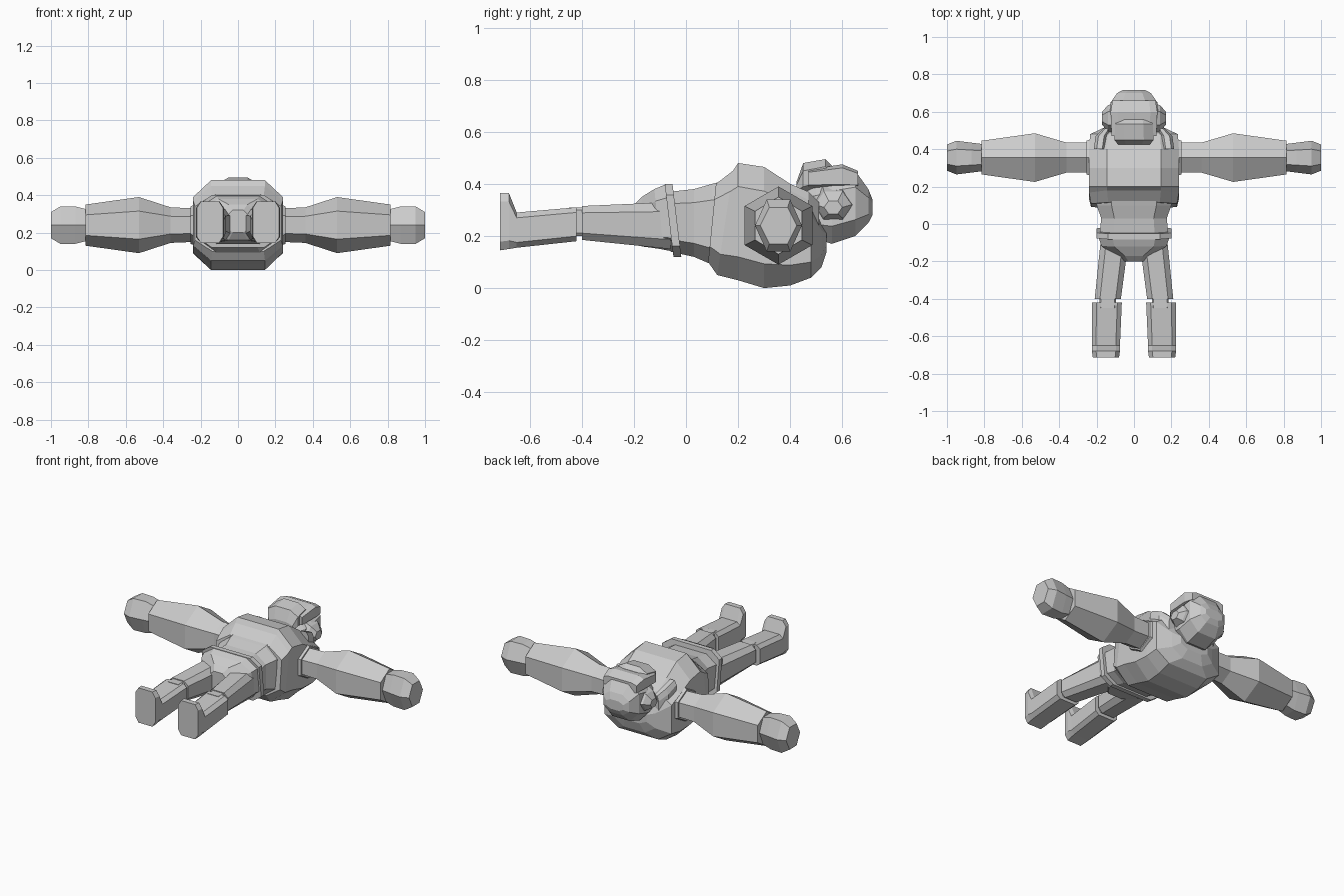
import bpy, bmesh
from math import cos, sin, pi

cube = bpy.data.objects.get("Cube")
if cube:
    bpy.data.objects.remove(cube)

SHADE = .6
grey = bpy.data.materials.new("light_grey")
grey.use_nodes = True
grey.diffuse_color = (SHADE, SHADE, SHADE, 1)
grey.node_tree.nodes["Principled BSDF"].inputs["Base Color"].default_value = grey.diffuse_color

# Shared centre line of both arms
ARM_Y, ARM_Z = .355, .24


def loft(name, rings):
    """Skin a list of point rings and cap both ends."""
    bm = bmesh.new()
    loops = [[bm.verts.new(point) for point in ring] for ring in rings]
    for near, far in zip(loops, loops[1:]):
        for i in range(len(near)):
            bm.faces.new((near[i - 1], near[i], far[i], far[i - 1]))
    bm.faces.new(loops[0])
    bm.faces.new(loops[-1])
    bmesh.ops.recalc_face_normals(bm, faces=bm.faces)
    mesh = bpy.data.meshes.new(name)
    bm.to_mesh(mesh)
    bm.free()
    mesh.materials.append(grey)
    part = bpy.data.objects.new(name, mesh)
    bpy.context.collection.objects.link(part)


def pair(name, rings):
    """Make a left part and its mirrored right part."""
    loft("left_" + name, rings)
    loft("right_" + name, [[(-x, y, z) for x, y, z in ring] for ring in rings])


def section(y, half, low, high, x=0, corner=.25, lean=0):
    """Rectangle across y with cut corners; lean tilts it in side view."""
    tall, middle = (high - low) / 2, (high + low) / 2
    flat, side = half * (1 - 2 * corner), tall * (1 - 2 * corner)
    quarter = [(flat, tall), (half, side)]
    upper = quarter + [(half, -side), (flat, -tall)]
    outline = upper + [(-across, -up) for across, up in upper]
    return [(x + across, y + lean * up, middle + up) for across, up in outline]


def hexagon(x, deep, tall, y=ARM_Y, z=ARM_Z, pointed=True):
    """Six-sided outline across x, with a point or a flat side on top."""
    start = pi / 2 if pointed else 0
    angles = [start + i * pi / 3 for i in range(6)]
    wide = max(cos(angle) for angle in angles)
    high = max(sin(angle) for angle in angles)
    return [(x, y + deep * cos(angle) / wide, z + tall * sin(angle) / high) for angle in angles]


# Torso
loft("chest", [
    section(y=.1, half=.23, low=.1, high=.4, corner=.2, lean=.1),
    section(y=.15, half=.24, low=.05, high=.45, corner=.2, lean=.15),
    section(y=.2, half=.24, low=.03, high=.48, corner=.2),
    section(y=.3, half=.24, low=0, high=.465, corner=.2),
    section(y=.4, half=.24, low=.01, high=.4, corner=.2),
    section(y=.48, half=.235, low=.04, high=.34, corner=.2),
    section(y=.52, half=.15, low=.08, high=.27),
    section(y=.54, half=.1, low=.14, high=.23),
])
loft("waist", [
    section(y=.18, half=.2, low=.07, high=.42, corner=.2),
    section(y=.1, half=.2, low=.09, high=.4, corner=.2),
    section(y=.03, half=.175, low=.12, high=.38, corner=.2),
    section(y=-.06, half=.185, low=.14, high=.37, corner=.2),
])
pair("collar", [
    section(x=.185, y=.4, half=.03, low=.3, high=.4),
    section(x=.175, y=.47, half=.03, low=.24, high=.37),
    section(x=.145, y=.51, half=.02, low=.2, high=.33),
])

# Belt and pelvis
loft("belt", [
    section(y=back, half=.2, low=.12, high=.4, corner=.15, lean=-.12)
    for back in (-.035, -.065)
])
loft("pelvis", [
    section(y=-.06, half=.19, low=.14, high=.4, corner=.2, lean=-.1),
    section(y=-.11, half=.175, low=.15, high=.38, corner=.2, lean=-.1),
    section(y=-.17, half=.1, low=.16, high=.35),
    section(y=-.2, half=.06, low=.2, high=.32),
])

# Legs and boots
pair("leg", [
    section(x=.1, y=-.06, half=.075, low=.15, high=.33, corner=.2),
    section(x=.14, y=-.4, half=.07, low=.185, high=.315, corner=.2),
])
pair("ankle", [
    section(x=.14, y=end, half=.045, low=.2, high=.31, corner=.1)
    for end in (-.38, -.45)
])
pair("boot", [
    section(x=.145, y=-.42, half=.08, low=.18, high=.31, corner=.15),
    section(x=.15, y=-.65, half=.075, low=.155, high=.29, corner=.15),
    section(x=.15, y=-.68, half=.075, low=.15, high=.365, corner=.15),
    section(x=.15, y=-.714, half=.07, low=.145, high=.365, corner=.15),
])

# Arms and hands
pair("shoulder_ring", [
    hexagon(x=.2, deep=.105, tall=.12),
    hexagon(x=.255, deep=.09, tall=.1),
])
pair("arm", [
    hexagon(x=.24, deep=.08, tall=.09),
    hexagon(x=.36, deep=.08, tall=.095),
    hexagon(x=.53, deep=.13, tall=.15),
    hexagon(x=.815, deep=.09, tall=.11),
])
pair("hand", [
    hexagon(x=.79, deep=.07, tall=.08, pointed=False),
    hexagon(x=.87, deep=.08, tall=.1, pointed=False),
    hexagon(x=.95, deep=.09, tall=.1, pointed=False),
    hexagon(x=1, deep=.07, tall=.07, pointed=False),
])

# Head
loft("neck", [
    section(y=end, half=.09, low=.18, high=.34)
    for end in (.38, .52)
])
loft("helmet", [
    section(y=.46, half=.09, low=.23, high=.39),
    section(y=.5, half=.12, low=.19, high=.41),
    section(y=.56, half=.13, low=.17, high=.44),
    section(y=.65, half=.125, low=.2, high=.45),
    section(y=.7, half=.09, low=.25, high=.38),
    section(y=.716, half=.06, low=.28, high=.34),
])
loft("mouth_guard", [
    section(y=.425, half=.085, low=.36, high=.41),
    section(y=.45, half=.105, low=.36, high=.48),
    section(y=.535, half=.1, low=.38, high=.495),
    section(y=.56, half=.09, low=.38, high=.47),
])
loft("visor", [
    section(y=.47, half=.12, low=.385, high=.455, corner=.15),
    section(y=.6, half=.125, low=.385, high=.475, corner=.15),
    section(y=.66, half=.115, low=.385, high=.45, corner=.15),
])
pair("ear_piece", [
    hexagon(x=.1, y=.565, z=.32, deep=.08, tall=.07, pointed=False),
    hexagon(x=.14, y=.565, z=.32, deep=.07, tall=.05, pointed=False),
    hexagon(x=.17, y=.565, z=.31, deep=.035, tall=.025, pointed=False),
])
